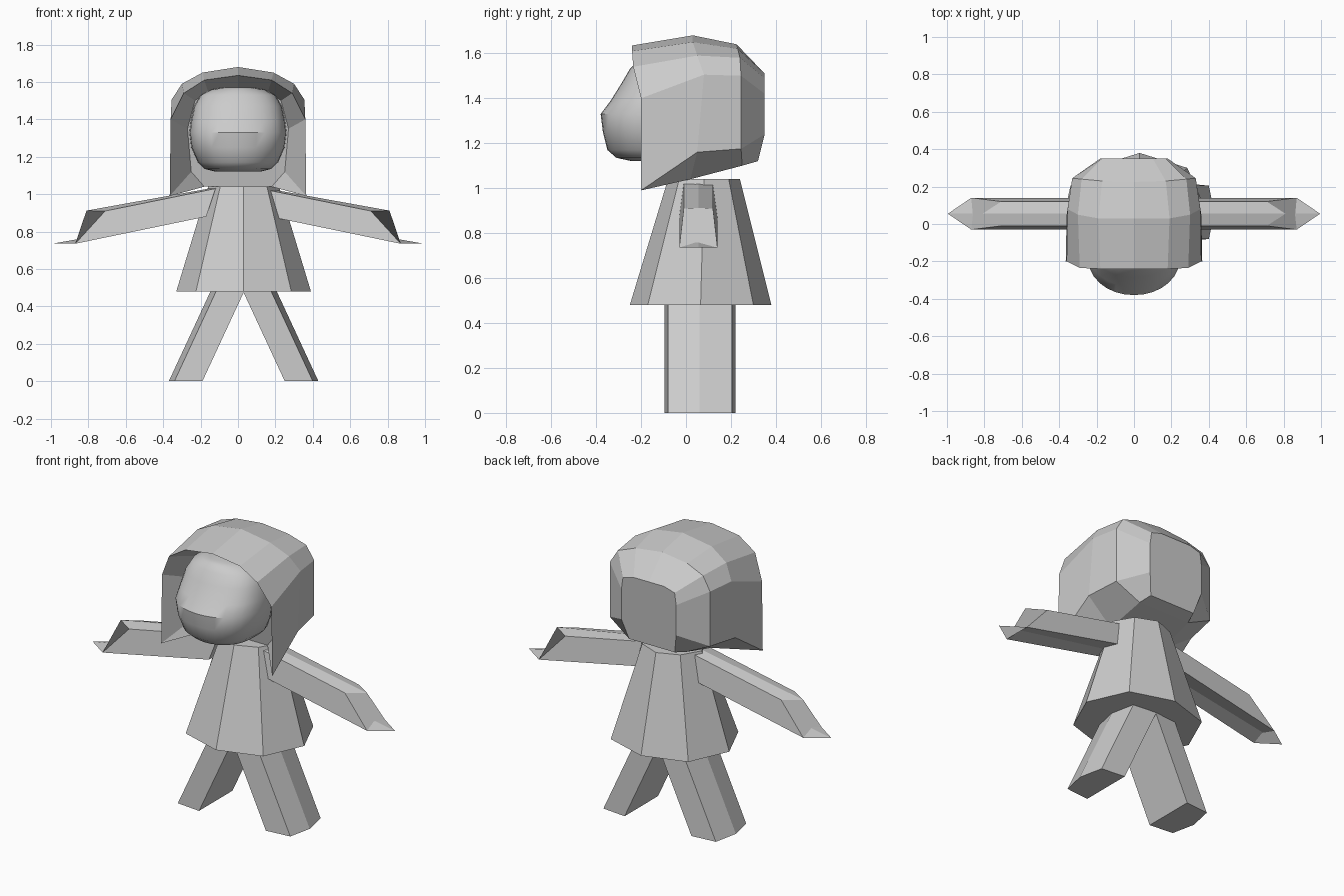
import bpy, bmesh, math

cube = bpy.data.objects.get("Cube")
if cube:
    bpy.data.objects.remove(cube, do_unlink=True)

grey = bpy.data.materials.new("light_grey")
grey.use_nodes = True
colour = (0.6, 0.6, 0.6, 1)
grey.diffuse_color = colour
grey.node_tree.nodes["Principled BSDF"].inputs["Base Color"].default_value = colour


def loft(name, rows, closed=True, bottoms=(), smooth=False):
    """Skin a list of matching cross-sections and cap both ends."""
    bm = bmesh.new()
    grid = [[bm.verts.new(p) for p in row] for row in rows]
    n = len(grid[0])
    for a, b in zip(grid, grid[1:]):
        for i in range(n if closed else n - 1):
            j = (i + 1) % n
            bm.faces.new((a[i], a[j], b[j], b[i]))
    for k in bottoms:
        a, b = grid[k], grid[k + 1]
        bm.faces.new((a[-1], a[0], b[0], b[-1]))
    bm.faces.new(grid[0])
    bm.faces.new(grid[-1])
    bmesh.ops.remove_doubles(bm, verts=bm.verts, dist=0.0005)
    bmesh.ops.recalc_face_normals(bm, faces=bm.faces)
    mesh = bpy.data.meshes.new(name)
    bm.to_mesh(mesh)
    bm.free()
    mesh.materials.append(grey)
    obj = bpy.data.objects.new(name, mesh)
    bpy.context.collection.objects.link(obj)
    if smooth:
        bpy.ops.object.select_all(action="DESELECT")
        obj.select_set(True)
        bpy.context.view_layer.objects.active = obj
        bpy.ops.object.shade_smooth_by_angle(angle=math.radians(40))
    return obj


# Dress: flared, slightly flattened eight-sided skirt
def octagon(rx, ry, dx, dy, cy, z):
    ring = [(rx, 0), (dx, dy), (0, ry), (-dx, dy), (-rx, 0), (-dx, -dy), (0, -ry), (dx, -dy)]
    return [(0.03 + x, cy + y, z) for x, y in ring]


loft("dress", [octagon(0.36, 0.315, 0.255, 0.235, 0.065, 0.48),
               octagon(0.19, 0.16, 0.125, 0.11, 0.08, 1.04)])

# Legs: splayed five-sided prisms
LEG = [(0.22, -0.095), (0.37, -0.08), (0.40, 0.06), (0.37, 0.205), (0.22, 0.22)]
for side, label in ((1, "left"), (-1, "right")):
    loft(label + "_leg", [[(0.03 + side * (x - shift), y, z) for x, y in LEG]
                          for shift, z in ((0, 0), (0.225, 0.485))])


# Arms: ridged sleeves with slanted, pointed ends
def arm_section(ridge, top, low, under):
    (rx, rz), (tx, tz), (lx, lz), (ux, uz) = ridge, top, low, under
    c = 0.055
    return [(rx, c, rz), (tx, c - 0.065, tz), (lx, c - 0.085, lz),
            (ux, c, uz), (lx, c + 0.085, lz), (tx, c + 0.065, tz)]


for side, label in ((1, "left"), (-1, "right")):
    rows = [arm_section((0.10, 1.04), (0.12, 1.03), (0.17, 0.88), (0.17, 0.88)),
            arm_section((0.81, 0.912), (0.71, 0.91), (0.87, 0.735), (0.995, 0.735))]
    loft(label + "_arm", [[(side * x, y, z) for x, y, z in row] for row in rows])


# Hood of hair: arches from the face recess, over the rim, to the back
def arch(half):
    return [(-x, y, z) for x, y, z in reversed(half[1:])] + half


hair_rows = [
    [(0, -0.08, 1.56), (0.16, -0.08, 1.55), (0.23, -0.08, 1.50),
     (0.27, -0.05, 1.35), (0.25, -0.02, 1.12), (0.18, 0.02, 1.04)],
    [(0, -0.24, 1.635), (0.18, -0.24, 1.61), (0.29, -0.235, 1.54),
     (0.36, -0.2, 1.40), (0.365, -0.2, 0.99), (0.365, -0.2, 0.99)],
    [(0, 0.03, 1.68), (0.19, 0.03, 1.65), (0.30, 0.05, 1.59),
     (0.355, 0.08, 1.505), (0.36, 0.05, 1.16), (0.18, 0.02, 1.04)],
    [(0, 0.225, 1.64), (0.17, 0.23, 1.62), (0.28, 0.24, 1.58),
     (0.33, 0.245, 1.50), (0.33, 0.245, 1.175), (0.17, 0.25, 1.10)],
    [(0, 0.35, 1.51), (0.10, 0.35, 1.51), (0.17, 0.35, 1.49),
     (0.18, 0.35, 1.42), (0.18, 0.35, 1.24), (0.15, 0.32, 1.12)],
]
loft("hair", [arch(r) for r in hair_rows], closed=False, bottoms=(2, 3))

# Face: rounded block, fullest at the mouth line
FACE = [(1.12, 0.12, -0.24), (1.135, 0.18, -0.31), (1.17, 0.215, -0.35), (1.25, 0.25, -0.37),
        (1.33, 0.26, -0.38), (1.39, 0.252, -0.335), (1.47, 0.235, -0.285),
        (1.53, 0.20, -0.25), (1.56, 0.14, -0.22), (1.57, 0.08, -0.20)]
rows = []
for z, w, front in FACE:
    ring = []
    for i in range(17):
        a = math.pi * (i / 16 - 0.5)
        ring.append((w * math.sin(a), -0.06 + (front + 0.06) * max(math.cos(a), 0) ** 0.65, z))
    rows.append(ring + [(w * 0.9, 0.0, z), (-w * 0.9, 0.0, z)])
loft("face", rows, smooth=True)
